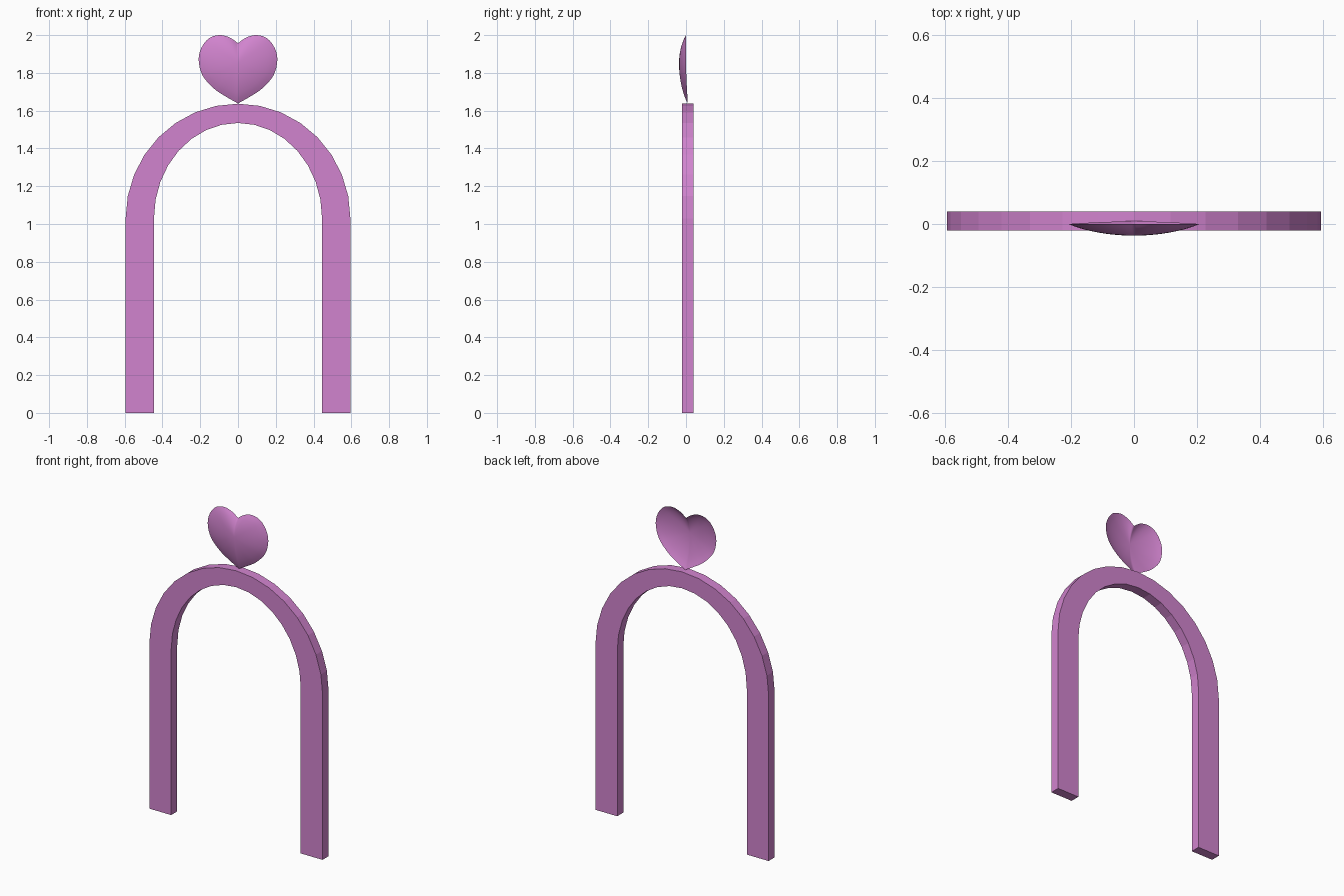
import bpy, bmesh, math

if "Cube" in bpy.data.objects:
    bpy.data.objects.remove(bpy.data.objects["Cube"])

mat = bpy.data.materials.new("pink")
mat.diffuse_color = (0.64, 0.23, 0.62, 1)
mat.use_nodes = True
mat.node_tree.nodes["Principled BSDF"].inputs["Base Color"].default_value = mat.diffuse_color


def make_object(name, bm):
    mesh = bpy.data.meshes.new(name)
    bm.to_mesh(mesh)
    bm.free()
    ob = bpy.data.objects.new(name, mesh)
    bpy.context.collection.objects.link(ob)
    mesh.materials.append(mat)
    return ob


# Arch: two straight legs joined by a faceted half ellipse
SPRING, SEGS, FRONT, BACK = 1.03, 16, -0.02, 0.039


def arch_line(a, b):
    pts = [(a, 0)]
    for i in range(SEGS + 1):
        t = math.pi * i / SEGS
        pts.append((a * math.cos(t), SPRING + b * math.sin(t)))
    return pts + [(-a, 0)]


bm = bmesh.new()
sections = []
for (xo, zo), (xi, zi) in zip(arch_line(0.595, 0.607), arch_line(0.445, 0.505)):
    sections.append([bm.verts.new(p) for p in (
        (xo, FRONT, zo), (xo, BACK, zo), (xi, BACK, zi), (xi, FRONT, zi))])
for s, t in zip(sections, sections[1:]):
    for k in range(4):
        bm.faces.new((s[k], s[(k + 1) % 4], t[(k + 1) % 4], t[k]))
bm.faces.new(sections[0])
bm.faces.new(sections[-1])
bmesh.ops.recalc_face_normals(bm, faces=bm.faces)
make_object("arch", bm)

# Heart: half outline from notch to tip, smoothed, then mirrored
half = [(0, 1.957), (0.045, 1.988), (0.10, 2.0), (0.155, 1.982), (0.195, 1.93),
        (0.208, 1.865), (0.187, 1.785), (0.125, 1.715), (0.06, 1.672), (0, 1.638)]


def smooth_line(pts, steps):
    ext = [pts[0]] + pts + [pts[-1]]
    out = []
    for a, b, c, d in zip(ext, ext[1:], ext[2:], ext[3:]):
        for i in range(steps):
            t = i / steps
            out.append(tuple(0.5 * (2 * q + (r - p) * t
                                    + (2 * p - 5 * q + 4 * r - s) * t * t
                                    + (3 * q - p - 3 * r + s) * t ** 3)
                             for p, q, r, s in zip(a, b, c, d)))
    return out + [pts[-1]]


right = smooth_line(half, 4)
outline = right + [(-x, z) for x, z in right[-2:0:-1]]

# Domed front shell, open at the back, with the tip leaning slightly backwards
CZ, RINGS, DEPTH = 1.85, 9, 0.037
bm = bmesh.new()
centre = bm.verts.new((0, -DEPTH, CZ))
rings = []
for r in range(1, RINGS + 1):
    s = r / RINGS
    ring = []
    for x, z in outline:
        lean = 0.009 * min(1, max(0, (1.85 - z) / 0.2)) ** 1.5
        y = lean * s ** 2 - DEPTH * (1 - s * s) ** 0.88
        ring.append(bm.verts.new((x * s, y, CZ + (z - CZ) * s)))
    rings.append(ring)
n = len(outline)
for k in range(n):
    j = (k + 1) % n
    bm.faces.new((centre, rings[0][j], rings[0][k]))
    for a, b in zip(rings, rings[1:]):
        bm.faces.new((a[k], a[j], b[j], b[k]))
bm.normal_update()
if sum(f.normal.y for f in bm.faces) > 0:
    bmesh.ops.reverse_faces(bm, faces=bm.faces)
for f in bm.faces:
    f.smooth = True
make_object("heart", bm)
